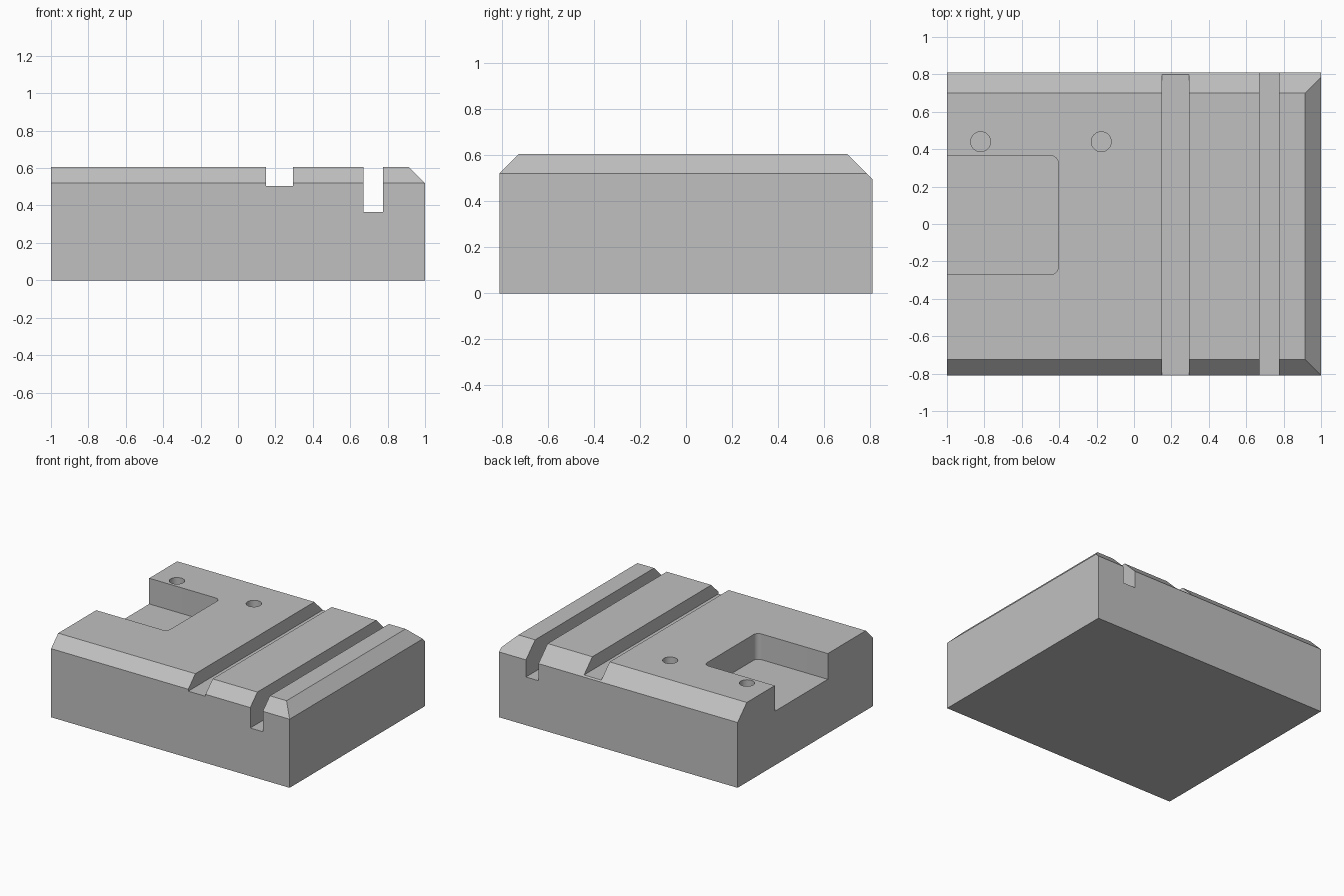
import bpy
import bmesh
from mathutils import Vector

cube = bpy.data.objects.get("Cube")
if cube:
    bpy.data.objects.remove(cube, do_unlink=True)

HEIGHT = 0.605
DEPTH = 0.81

grey = bpy.data.materials.new("plain grey")
grey.use_nodes = True
colour = (0.53, 0.53, 0.53, 1)
grey.diffuse_color = colour
grey.node_tree.nodes["Principled BSDF"].inputs["Base Color"].default_value = colour


def new_object(name, bm):
    bmesh.ops.recalc_face_normals(bm, faces=bm.faces)
    mesh = bpy.data.meshes.new(name)
    bm.to_mesh(mesh)
    bm.free()
    mesh.materials.append(grey)
    obj = bpy.data.objects.new(name, mesh)
    bpy.context.collection.objects.link(obj)
    return obj


def box(low, high):
    bm = bmesh.new()
    bmesh.ops.create_cube(bm, size=1)
    low, high = Vector(low), Vector(high)
    for v in bm.verts:
        v.co = (low + high) / 2 + v.co * (high - low)
    return bm


def cut_away(bm, point, normal):
    geom = bm.verts[:] + bm.edges[:] + bm.faces[:]
    bmesh.ops.bisect_plane(bm, geom=geom, plane_co=point, plane_no=normal, clear_outer=True)
    bmesh.ops.holes_fill(bm, edges=[e for e in bm.edges if e.is_boundary])


# Block with three chamfered top edges
bm = box((-1, -DEPTH, 0), (1, DEPTH, HEIGHT))
cut_away(bm, (0, -0.725, HEIGHT), (0, -1, 1))
cut_away(bm, (0, 0.70, HEIGHT), (0, 1, 1))
cut_away(bm, (0.915, 0, HEIGHT), (1, 0, 1))
block = new_object("block", bm)

cutters = []

# Shallow wide slot and deep narrow slot
for name, x0, x1, floor in (("wide_slot", 0.15, 0.295, 0.505),
                            ("narrow_slot", 0.67, 0.775, 0.365)):
    cutters.append(new_object(name, box((x0, -1, floor), (x1, 1, 1))))

# Side pocket with rounded inner corners
bm = box((-1.2, -0.27, 0.41), (-0.405, 0.365, 1))
corners = [e for e in bm.edges
           if all(v.co.x > -0.5 for v in e.verts)
           and abs(e.verts[0].co.z - e.verts[1].co.z) > 0.1]
bmesh.ops.bevel(bm, geom=corners, offset=0.04, segments=8, profile=0.5, affect='EDGES')
cutters.append(new_object("side_pocket", bm))

# Two blind holes
for x in (-0.82, -0.175):
    bm = bmesh.new()
    bmesh.ops.create_cone(bm, cap_ends=True, segments=48, radius1=0.053, radius2=0.053, depth=0.4)
    bmesh.ops.translate(bm, verts=bm.verts, vec=(x, 0.44, HEIGHT))
    cutters.append(new_object("hole", bm))

# Cut everything out of the block
bpy.ops.object.select_all(action='DESELECT')
block.select_set(True)
bpy.context.view_layer.objects.active = block
for cutter in cutters:
    cutter.hide_render = True
    mod = block.modifiers.new(cutter.name, 'BOOLEAN')
    mod.operation = 'DIFFERENCE'
    mod.solver = 'EXACT'
    mod.object = cutter
    bpy.ops.object.modifier_apply(modifier=mod.name)
    bpy.data.objects.remove(cutter, do_unlink=True)

bpy.ops.object.shade_smooth_by_angle(angle=0.5)
